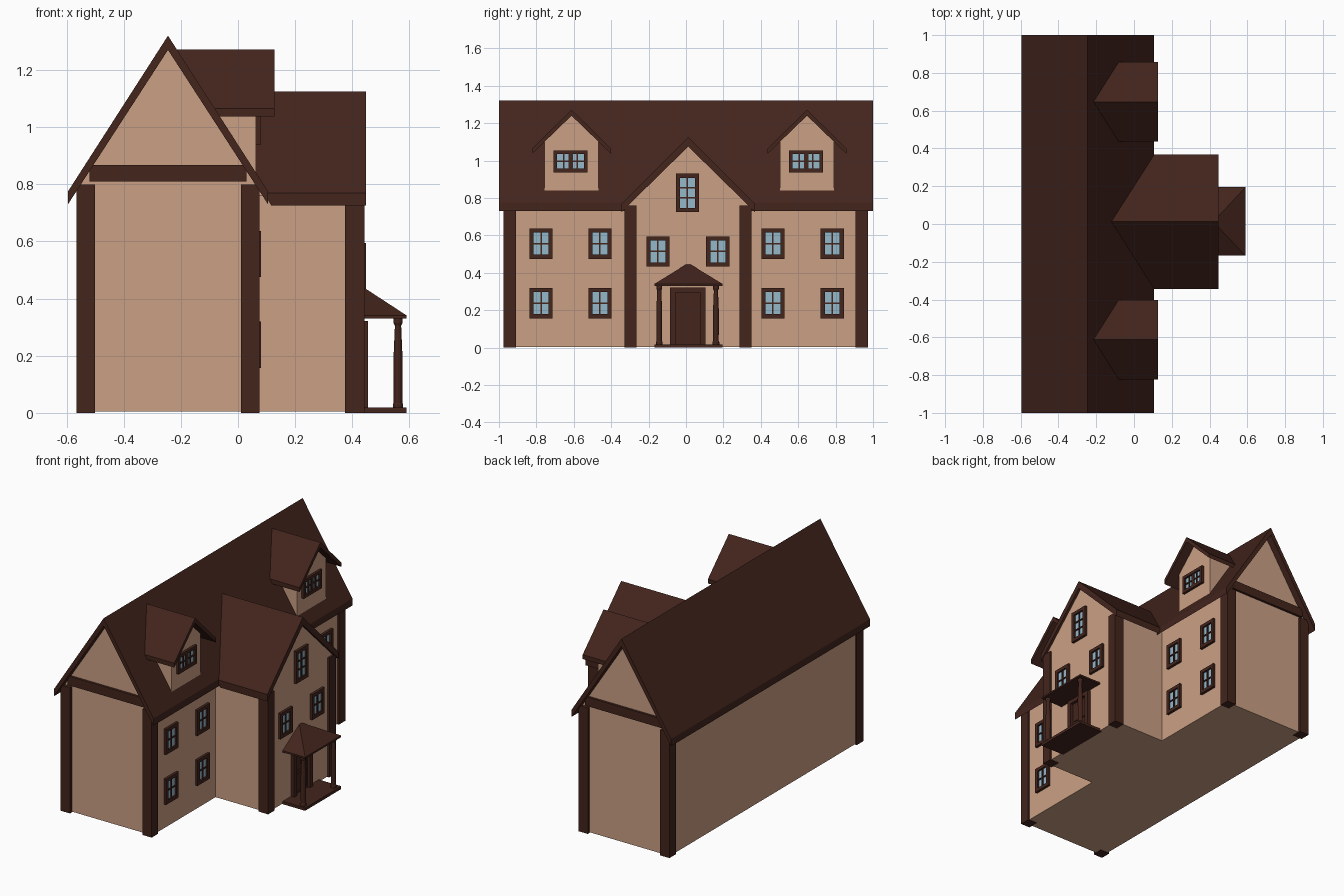
import bpy, bmesh, math

if "Cube" in bpy.data.objects:
    bpy.data.objects.remove(bpy.data.objects["Cube"])


def material(name, rgb):
    m = bpy.data.materials.new(name)
    m.diffuse_color = (*rgb, 1)
    m.use_nodes = True
    m.node_tree.nodes["Principled BSDF"].inputs["Base Color"].default_value = m.diffuse_color
    return m


WALL = material("plaster", (0.6, 0.35, 0.23))
WOOD = material("dark_wood", (0.056, 0.018, 0.012))
GLASS = material("glass", (0.3, 0.48, 0.6))

RIDGE_X, RIDGE_Z, SLOPE = -0.245, 1.32, 1.557
WING_Y = 0.012


def finish(name, bm, mat):
    bmesh.ops.recalc_face_normals(bm, faces=bm.faces)
    me = bpy.data.meshes.new(name)
    bm.to_mesh(me)
    bm.free()
    me.materials.append(mat)
    ob = bpy.data.objects.new(name, me)
    bpy.context.collection.objects.link(ob)
    return ob


def boxes(name, spans, mat):
    """One object from several boxes, each (x0, x1, y0, y1, z0, z1)."""
    bm = bmesh.new()
    for x0, x1, y0, y1, z0, z1 in spans:
        for v in bmesh.ops.create_cube(bm, size=1)["verts"]:
            v.co = (x1 if v.co.x > 0 else x0, y1 if v.co.y > 0 else y0, z1 if v.co.z > 0 else z0)
    return finish(name, bm, mat)


def prism(name, pts, axis, start, end, mat):
    """Extrude a profile along x or y; start may be a function of height."""
    bm = bmesh.new()
    rings = []
    for stop in (start, end):
        ring = []
        for u, z in pts:
            d = stop(z) if callable(stop) else stop
            ring.append(bm.verts.new((d, u, z) if axis == "x" else (u, d, z)))
        rings.append(ring)
        bm.faces.new(ring)
    n = len(pts)
    for i in range(n):
        j = (i + 1) % n
        bm.faces.new((rings[0][i], rings[0][j], rings[1][j], rings[1][i]))
    return finish(name, bm, mat)


def gable_wall(c, half, z0, eave, apex):
    return [(c - half, z0), (c + half, z0), (c + half, eave), (c, apex), (c - half, eave)]


def gable_roof(c, half, top, eave, under_top, under_eave):
    return [(c - half, under_eave), (c - half, eave), (c, top),
            (c + half, eave), (c + half, under_eave), (c, under_top)]


def meet_roof(z):
    """x where the front slope of the main roof reaches height z."""
    return RIDGE_X + (RIDGE_Z - z) / SLOPE - 0.02


def window(name, x, y, z0, z1, w, cols, rows, border=0.022, mullion=False):
    y0, y1 = y - w / 2, y + w / 2
    out = x + 0.016
    gy0, gy1, gz0, gz1 = y0 + border, y1 - border, z0 + border, z1 - border
    bars = [(x - .01, out, y0, gy0, z0, z1), (x - .01, out, gy1, y1, z0, z1),
            (x - .01, out, gy0, gy1, z0, gz0), (x - .01, out, gy0, gy1, gz1, z1)]
    for i in range(1, cols):
        b = gy0 + (gy1 - gy0) * i / cols
        t = 0.012 if mullion and i * 2 == cols else 0.004
        bars.append((x, out - .004, b - t, b + t, gz0, gz1))
    for i in range(1, rows):
        b = gz0 + (gz1 - gz0) * i / rows
        bars.append((x, out - .005, gy0, gy1, b - .004, b + .004))
    boxes(name + "_frame", bars, WOOD)
    boxes(name + "_glass", [(x - .005, x + .005, gy0, gy1, gz0, gz1)], GLASS)


# main house and roof
prism("main_walls", gable_wall(RIDGE_X, 0.31, 0.004, 0.80, 1.28), "y", -0.955, 0.955, WALL)
prism("main_roof", gable_roof(RIDGE_X, 0.35, RIDGE_Z, 0.775, 1.27, 0.73), "y", -1, 1, WOOD)

# front wing and roof
prism("wing_walls", gable_wall(WING_Y, 0.33, 0.004, 0.76, 1.085), "x", 0.05, 0.432, WALL)
prism("wing_roof", gable_roof(WING_Y, 0.357, 1.125, 0.77, 1.075, 0.725), "x", meet_roof, 0.448, WOOD)

# corner posts and gable beams
for x in (-0.565, 0.01):
    for y in (-0.975, 0.907):
        boxes("corner_post", [(x, x + .065, y, y + .066, 0, 0.80)], WOOD)
for y in (-0.33, 0.285):
    boxes("wing_post", [(0.375, 0.443, y, y + .065, 0, 0.76)], WOOD)
for y in (-0.97, 0.95):
    boxes("gable_beam", [(-0.52, 0.03, y, y + .02, 0.81, 0.868)], WOOD)

# dormers
for y in (-0.612, 0.647):
    prism("dormer_walls", gable_wall(y, 0.145, 0.84, 1.107, 1.25), "x",
          lambda z: meet_roof(z) - 0.01, 0.063, WALL)
    prism("dormer_roof", gable_roof(y, 0.21, 1.272, 1.065, 1.24, 1.037), "x", meet_roof, 0.127, WOOD)
    window("dormer_window", 0.063, y - .005, 0.937, 1.055, 0.183, 4, 2, 0.02, True)

# windows
for y in (-0.775, -0.46, 0.465, 0.782):
    window("lower_window", 0.065, y, 0.157, 0.32, 0.124, 2, 2)
    window("upper_window", 0.065, y, 0.475, 0.637, 0.124, 2, 2)
for y in (-0.15, 0.17):
    window("wing_window", 0.432, y, 0.433, 0.595, 0.124, 2, 2)
window("gable_window", 0.432, 0.008, 0.725, 0.93, 0.124, 2, 3)

# front door with frame and panels
boxes("door_frame", [(0.42, 0.455, -0.085, -0.055, 0, 0.322), (0.42, 0.455, 0.075, 0.105, 0, 0.322),
                     (0.42, 0.455, -0.055, 0.075, 0.295, 0.322)], WOOD)
boxes("door", [(0.42, 0.438, -0.055, 0.075, 0.015, 0.295)], WOOD)
boxes("door_panels", [(0.435, 0.443, y, y + .045, z, z + h) for y in (-0.042, 0.017)
                      for z, h in ((0.035, 0.11), (0.165, 0.11))], WOOD)

# porch floor and hipped roof
PX, PY0, PY1 = 0.59, -0.168, 0.195
boxes("porch_floor", [(0.42, PX, PY0, PY1, 0, 0.018)], WOOD)
bm = bmesh.new()
low, rim = [[bm.verts.new((x, y, z)) for x, y in ((0.42, PY0), (PX, PY0), (PX, PY1), (0.42, PY1))]
            for z in (0.33, 0.341)]
peak = bm.verts.new((0.42, WING_Y, 0.452))
bm.faces.new(low)
for i in range(4):
    j = (i + 1) % 4
    bm.faces.new((low[i], low[j], rim[j], rim[i]))
    bm.faces.new((rim[i], rim[j], peak))
finish("porch_roof", bm, WOOD)

# porch columns, turned from a profile
PROFILE = [(0, .015), (.018, .015), (.018, .03), (.015, .035), (.0155, .2),
           (.011, .305), (.016, .315), (.016, .333), (0, .333)]
for y in (-0.143, 0.16):
    bm = bmesh.new()
    vs = [bm.verts.new((0.56 + r, y, z)) for r, z in PROFILE]
    es = [bm.edges.new(p) for p in zip(vs, vs[1:])]
    bmesh.ops.spin(bm, geom=vs + es, cent=(0.56, y, 0), axis=(0, 0, 1), angle=math.tau, steps=12)
    bmesh.ops.remove_doubles(bm, verts=bm.verts, dist=1e-4)
    finish("porch_column", bm, WOOD)
